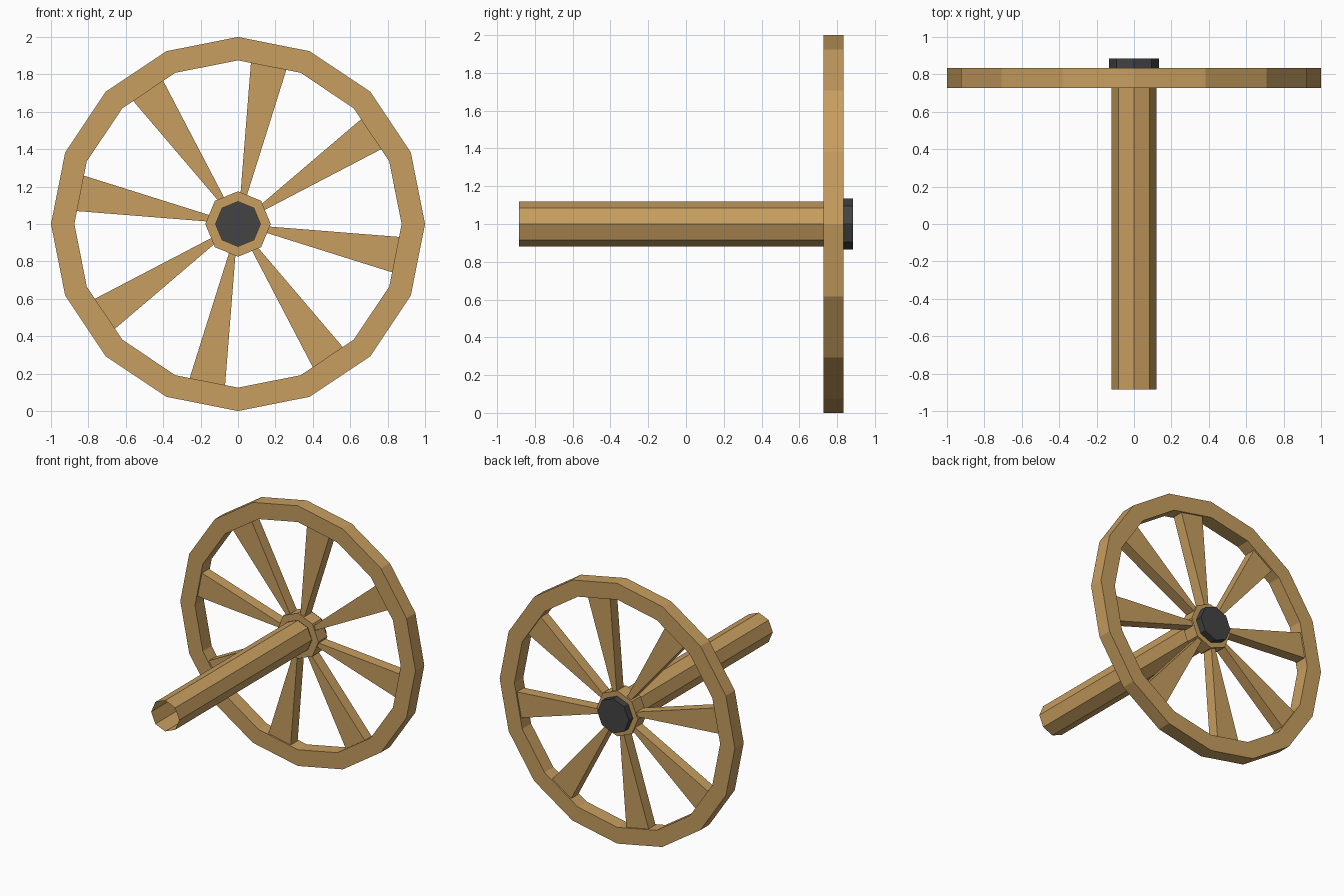
import bpy, bmesh, math

if "Cube" in bpy.data.objects:
    bpy.data.objects.remove(bpy.data.objects["Cube"])

# Main dimensions
CENTRE_Z = 1.0
Y_FRONT, Y_BACK = 0.727, 0.835      # wheel thickness
AXLE_FRONT, CAP_BACK = -0.884, 0.885


def make_material(name, rgb):
    m = bpy.data.materials.new(name)
    m.diffuse_color = (*rgb, 1.0)
    m.use_nodes = True
    m.node_tree.nodes["Principled BSDF"].inputs["Base Color"].default_value = m.diffuse_color
    return m


wood = make_material("warm wood", (0.571, 0.342, 0.116))
iron = make_material("dark iron", (0.056, 0.056, 0.060))


def finish(bm, name, mat):
    bmesh.ops.recalc_face_normals(bm, faces=bm.faces)
    me = bpy.data.meshes.new(name)
    bm.to_mesh(me)
    bm.free()
    me.materials.append(mat)
    ob = bpy.data.objects.new(name, me)
    bpy.context.collection.objects.link(ob)
    return ob


def circle(bm, r, y, n):
    """Ring of n vertices around the wheel axis, one pointing straight up."""
    return [bm.verts.new((r * math.sin(2 * math.pi * i / n), y,
                          CENTRE_Z + r * math.cos(2 * math.pi * i / n)))
            for i in range(n)]


def lathe(name, profile, n, mat, closed=False, caps=False):
    """Sweep (radius, y) points around the axis in n flat segments."""
    bm = bmesh.new()
    rings = [circle(bm, r, y, n) for r, y in profile]
    pairs = list(zip(rings, rings[1:]))
    if closed:
        pairs.append((rings[-1], rings[0]))
    for a, b in pairs:
        for i in range(n):
            j = (i + 1) % n
            bm.faces.new((a[i], a[j], b[j], b[i]))
    if caps:
        bm.faces.new(rings[0])
        bm.faces.new(rings[-1])
    return finish(bm, name, mat)


def ring(name, r_in, r_out, n):
    return lathe(name, [(r_in, Y_FRONT), (r_out, Y_FRONT),
                        (r_out, Y_BACK), (r_in, Y_BACK)], n, wood, closed=True)


def spoke(name, angle):
    """Tapered plank, narrow at the hub and wide at the rim."""
    bm = bmesh.new()
    c, s = math.cos(angle), math.sin(angle)
    y0, y1 = Y_FRONT + 0.012, Y_BACK - 0.012
    ends = []
    for r, w in ((0.15, 0.0165), (0.872, 0.098)):
        ends.append([bm.verts.new((r * c - t * s, y, CENTRE_Z + r * s + t * c))
                     for t, y in ((-w, y0), (w, y0), (w, y1), (-w, y1))])
    a, b = ends
    for i in range(4):
        j = (i + 1) % 4
        bm.faces.new((a[i], a[j], b[j], b[i]))
    bm.faces.new(a)
    bm.faces.new(b)
    return finish(bm, name, wood)


# Wheel: rim, hub and eight spokes
ring("rim", 0.875, 1.0, 16)
ring("hub", 0.12, 0.175, 8)
for k in range(8):
    spoke(f"spoke_{k + 1}", math.radians(79 - 45 * k))

# Hollow axle, open at the front
lathe("axle", [(0.119, AXLE_FRONT), (0.119, Y_FRONT)], 8, wood)

# Iron end cap behind the hub
lathe("axle_cap", [(0.134, Y_BACK), (0.134, CAP_BACK)], 8, iron, caps=True)
